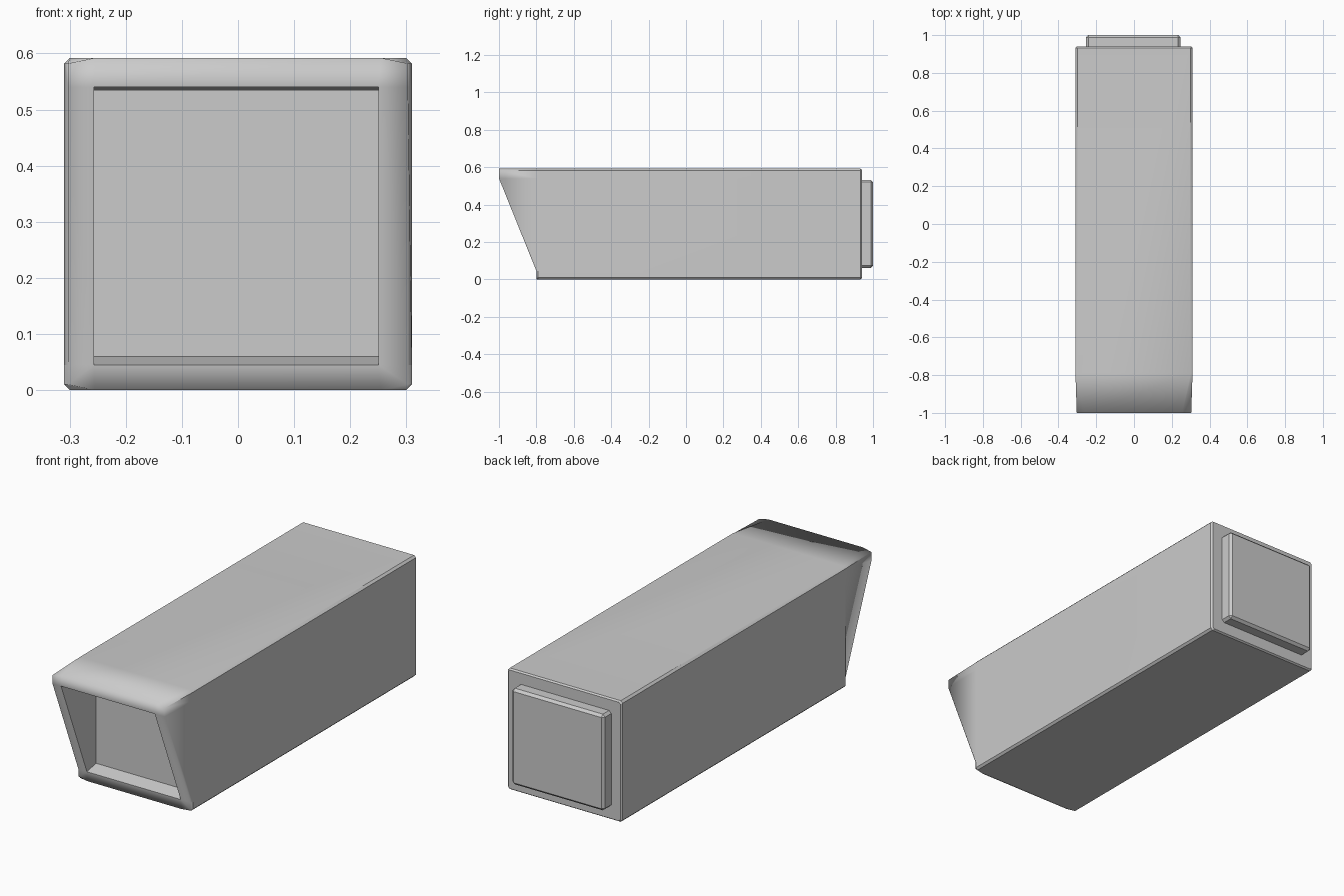
import bpy, bmesh, math

if "Cube" in bpy.data.objects:
    bpy.data.objects.remove(bpy.data.objects["Cube"])

TOP, LOW, HIGH = 0.592, 0.045, 0.54


def front_y(z):
    # upright lips at top and bottom, slanted face between
    t = min(max((z - LOW) / (HIGH - LOW), 0), 1)
    return -0.80 - 0.20 * t


def outline(half, flat, c, inset=0.0):
    # 12-point chamfered section, three points per corner, anticlockwise
    q = [(half, HIGH), (half, TOP - c - inset), (flat, TOP - inset)]
    b = [(flat, inset), (half, c + inset), (half, LOW)]
    left = lambda pts: [(-x, z) for x, z in reversed(pts)]
    return q + left(q) + left(b) + b


def rect(x0, x1, z0, z1):
    return [(x1, z1), (x0, z1), (x0, z0), (x1, z0)]


def make_object(name, bm):
    bmesh.ops.recalc_face_normals(bm, faces=bm.faces)
    me = bpy.data.meshes.new(name)
    bm.to_mesh(me)
    bm.free()
    ob = bpy.data.objects.new(name, me)
    bpy.context.collection.objects.link(ob)
    return ob


# Housing: rings from the back, forward around the rim and into the recess
bm = bmesh.new()


def ring(pts, y):
    return [bm.verts.new((x, y(z) if callable(y) else y, z)) for x, z in pts]


def bridge(a, b):
    n = len(a)
    for i in range(n):
        j = (i + 1) % n
        bm.faces.new((a[i], a[j], b[j], b[i]))


back = ring(outline(0.303, 0.295, 0.008, 0.006), 0.94)
rear = ring(outline(0.31, 0.30, 0.01), 0.932)
shoulder = ring(outline(0.31, 0.30, 0.01), -0.79)
rim = ring(outline(0.303, 0.255, 0.010), front_y)
mouth = ring(rect(-0.257, 0.25, LOW, HIGH), front_y)
inner = ring(rect(-0.257, 0.25, 0.06, 0.534), -0.73)
bm.faces.new(back)
for a, b in ((back, rear), (rear, shoulder), (shoulder, rim), (mouth, inner)):
    bridge(a, b)
bm.faces.new(inner)

# Rim: fan each corner, then a quad along each side
for k in range(4):
    p, m = rim[3 * k:3 * k + 3], mouth[k]
    bm.faces.new((p[0], p[1], m))
    bm.faces.new((p[1], p[2], m))
    bm.faces.new((p[2], rim[(3 * k + 3) % 12], mouth[(k + 1) % 4], m))
bmesh.ops.recalc_face_normals(bm, faces=bm.faces)

# Smooth shading rolls over the front rim only
soft = set(rim)
for f in bm.faces:
    f.smooth = True
for e in bm.edges:
    on_rim = e.verts[0] in soft and e.verts[1] in soft
    e.smooth = on_rim or e.calc_face_angle(0) < math.radians(30)
make_object("housing", bm)

# Back plate
bm = bmesh.new()
bmesh.ops.create_cube(bm, size=1)
for v in bm.verts:
    v.co = (v.co.x * 0.50 - 0.004, v.co.y * 0.08 + 0.96, v.co.z * 0.47 + 0.297)
edges = [e for e in bm.edges if any(v.co.y > 0.99 for v in e.verts)]
bmesh.ops.bevel(bm, geom=edges, offset=0.012, segments=1, affect='EDGES')
make_object("back_plate", bm)
